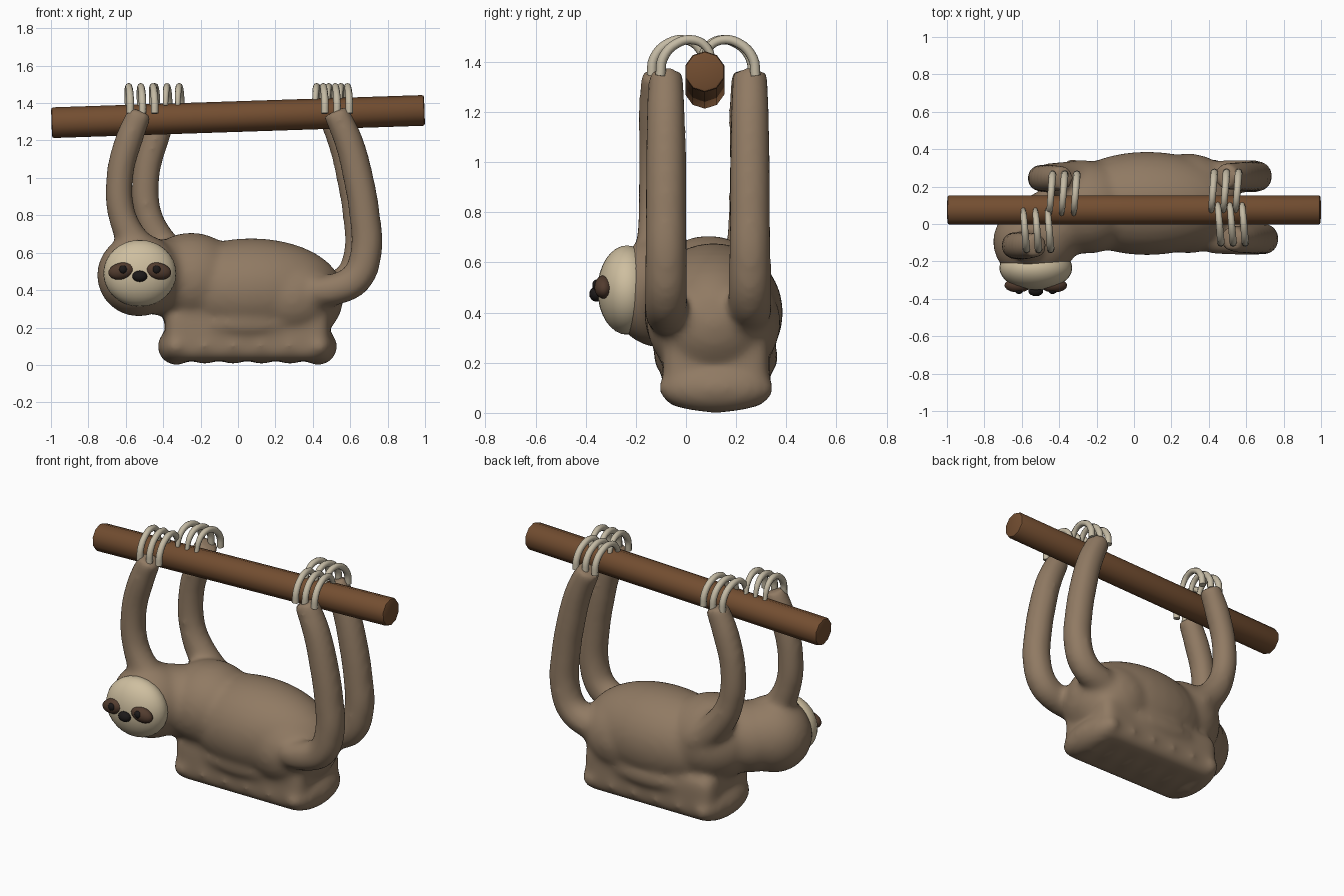
import bpy, math
from mathutils import Vector

if "Cube" in bpy.data.objects:
    bpy.data.objects.remove(bpy.data.objects["Cube"])


def material(name, rgb):
    m = bpy.data.materials.new(name)
    m.diffuse_color = (*rgb, 1)
    m.use_nodes = True
    m.node_tree.nodes["Principled BSDF"].inputs["Base Color"].default_value = m.diffuse_color
    return m


FUR = material("fur", (0.28, 0.195, 0.125))
CREAM = material("cream", (0.62, 0.52, 0.35))
DARK = material("dark_brown", (0.085, 0.045, 0.028))
BLACK = material("black", (0.012, 0.01, 0.01))
CLAW = material("claw", (0.55, 0.49, 0.37))
WOOD = material("wood", (0.17, 0.075, 0.03))


def finish(ob, name, mat):
    ob.name = name
    ob.data.materials.clear()
    ob.data.materials.append(mat)
    bpy.ops.object.select_all(action='DESELECT')
    ob.select_set(True)
    bpy.context.view_layer.objects.active = ob
    bpy.ops.object.shade_smooth()
    return ob


def blob(name, loc, radii, mat, roll=0.0, seg=32):
    bpy.ops.mesh.primitive_uv_sphere_add(segments=seg, ring_count=seg // 2, location=loc,
                                         rotation=(0, roll, 0))
    ob = bpy.context.object
    ob.scale = radii
    bpy.ops.object.transform_apply(location=False, rotation=False, scale=True)
    return finish(ob, name, mat)


def bevel(ob, width, segments):
    b = ob.modifiers.new("round", 'BEVEL')
    b.width = width
    b.segments = segments
    b.limit_method = 'ANGLE'
    b.angle_limit = math.radians(60)
    bpy.context.view_layer.objects.active = ob
    bpy.ops.object.modifier_apply(modifier="round")


def tube(name, points, radii, mat, sides=2, res=6):
    cu = bpy.data.curves.new(name, 'CURVE')
    cu.dimensions = '3D'
    cu.bevel_depth = 1.0
    cu.bevel_resolution = sides
    cu.resolution_u = res
    cu.use_fill_caps = True
    sp = cu.splines.new('BEZIER')
    sp.bezier_points.add(len(points) - 1)
    for bp, p, r in zip(sp.bezier_points, points, radii):
        bp.co = p
        bp.radius = r
        bp.handle_left_type = bp.handle_right_type = 'AUTO'
    ob = bpy.data.objects.new(name, cu)
    bpy.context.collection.objects.link(ob)
    bpy.ops.object.select_all(action='DESELECT')
    ob.select_set(True)
    bpy.context.view_layer.objects.active = ob
    bpy.ops.object.convert(target='MESH')
    return finish(bpy.context.object, name, mat)


# Torso, head and belly fur, merged into one skin below
parts = [
    blob("body", (0.07, 0.11, 0.40), (0.49, 0.278, 0.278), FUR),
    blob("rump", (0.29, 0.11, 0.36), (0.275, 0.268, 0.245), FUR),
    blob("chest", (-0.25, 0.09, 0.46), (0.27, 0.25, 0.248), FUR),
    blob("neck", (-0.42, 0.0, 0.47), (0.23, 0.19, 0.205), FUR),
    blob("head", (-0.53, -0.095, 0.48), (0.225, 0.212, 0.222), FUR),
    blob("belly", (0.05, 0.12, 0.22), (0.45, 0.25, 0.13), FUR),
]
bpy.ops.mesh.primitive_cube_add(size=1, location=(0.05, 0.12, 0.165))
fill = bpy.context.object
fill.scale = (0.88, 0.425, 0.29)
bpy.ops.object.transform_apply(location=False, rotation=False, scale=True)
bevel(fill, 0.07, 4)
parts.append(finish(fill, "belly_fringe", FUR))
for i in range(6):
    end = i in (0, 5)
    parts.append(blob("belly_tuft", (-0.33 + i * 0.152, 0.12, 0.098),
                      (0.10, 0.235 if end else 0.225, 0.099 if end else 0.094), FUR))

# Limbs: (x, z) paths; each far limb is the near one shifted
arm = [(-0.52, 1.358), (-0.585, 1.2), (-0.633, 1.0), (-0.62, 0.8), (-0.54, 0.64), (-0.40, 0.50)]
leg = [(0.52, 1.358), (0.59, 1.2), (0.643, 1.0), (0.677, 0.8), (0.685, 0.6),
       (0.63, 0.46), (0.52, 0.405), (0.40, 0.39)]
arm_r = [0.068, 0.076, 0.074, 0.076, 0.088, 0.10]
leg_r = [0.071, 0.079, 0.083, 0.084, 0.086, 0.088, 0.087, 0.08]
limbs = [("front_near", arm, arm_r, -0.115, 0.0, 1), ("front_far", arm, arm_r, 0.245, 0.14, -1),
         ("hind_near", leg, leg_r, -0.08, 0.0, 1), ("hind_far", leg, leg_r, 0.255, -0.035, -1)]
for name, path, rad, y, dx, side in limbs:
    parts.append(tube(name + "_limb", [(x + dx, y, z) for x, z in path], rad, FUR, 6, 8))
    # Three hooked claws over the branch
    cx = path[0][0] + dx
    for k in (-1, 0, 1):
        x = cx + k * 0.065
        hook = [(-0.022, 1.345), (-0.012, 1.415), (0.045, 1.475), (0.115, 1.487),
                (0.165, 1.455), (0.19, 1.385)]
        tube(f"{name}_claw", [(x + 0.008 - 0.08 * h, y + side * h, z) for h, z in hook],
             [0.020, 0.020, 0.019, 0.018, 0.017, 0.013], CLAW, 2, 4)

# Merge the furry parts and smooth the joins
bpy.ops.object.select_all(action='DESELECT')
for ob in parts:
    ob.select_set(True)
bpy.context.view_layer.objects.active = parts[0]
bpy.ops.object.join()
bpy.ops.object.transform_apply(location=True, rotation=True, scale=True)
skin = finish(bpy.context.object, "furry_body", FUR)
rm = skin.modifiers.new("blend", 'REMESH')
rm.mode = 'VOXEL'
rm.voxel_size = 0.017
rm.use_smooth_shade = True
sm = skin.modifiers.new("soften", 'SMOOTH')
sm.factor = 0.5
sm.iterations = 18

# Face
FX = -0.525
blob("face_disc", (FX, -0.235, 0.49), (0.195, 0.118, 0.178), CREAM)
for s, label in ((-1, "left"), (1, "right")):
    blob(f"{label}_eye_patch", (FX + s * 0.097, -0.328, 0.502), (0.072, 0.038, 0.045), DARK, s * 0.2, 20)
    blob(f"{label}_eye", (FX + s * 0.09, -0.358, 0.51), (0.022, 0.016, 0.022), BLACK, 0, 16)
blob("nose", (FX, -0.358, 0.474), (0.04, 0.028, 0.03), BLACK, 0, 16)

# Branch, rising slightly to the right
a, b = Vector((-0.997, 0.075, 1.295)), Vector((0.997, 0.075, 1.361))
bpy.ops.mesh.primitive_cylinder_add(vertices=10, radius=0.082, depth=(b - a).length,
                                    location=(a + b) / 2)
branch = bpy.context.object
branch.rotation_euler = (b - a).to_track_quat('Z', 'Y').to_euler()
bevel(branch, 0.012, 2)
finish(branch, "branch", WOOD)
bpy.ops.object.shade_smooth_by_angle(angle=math.radians(40))
